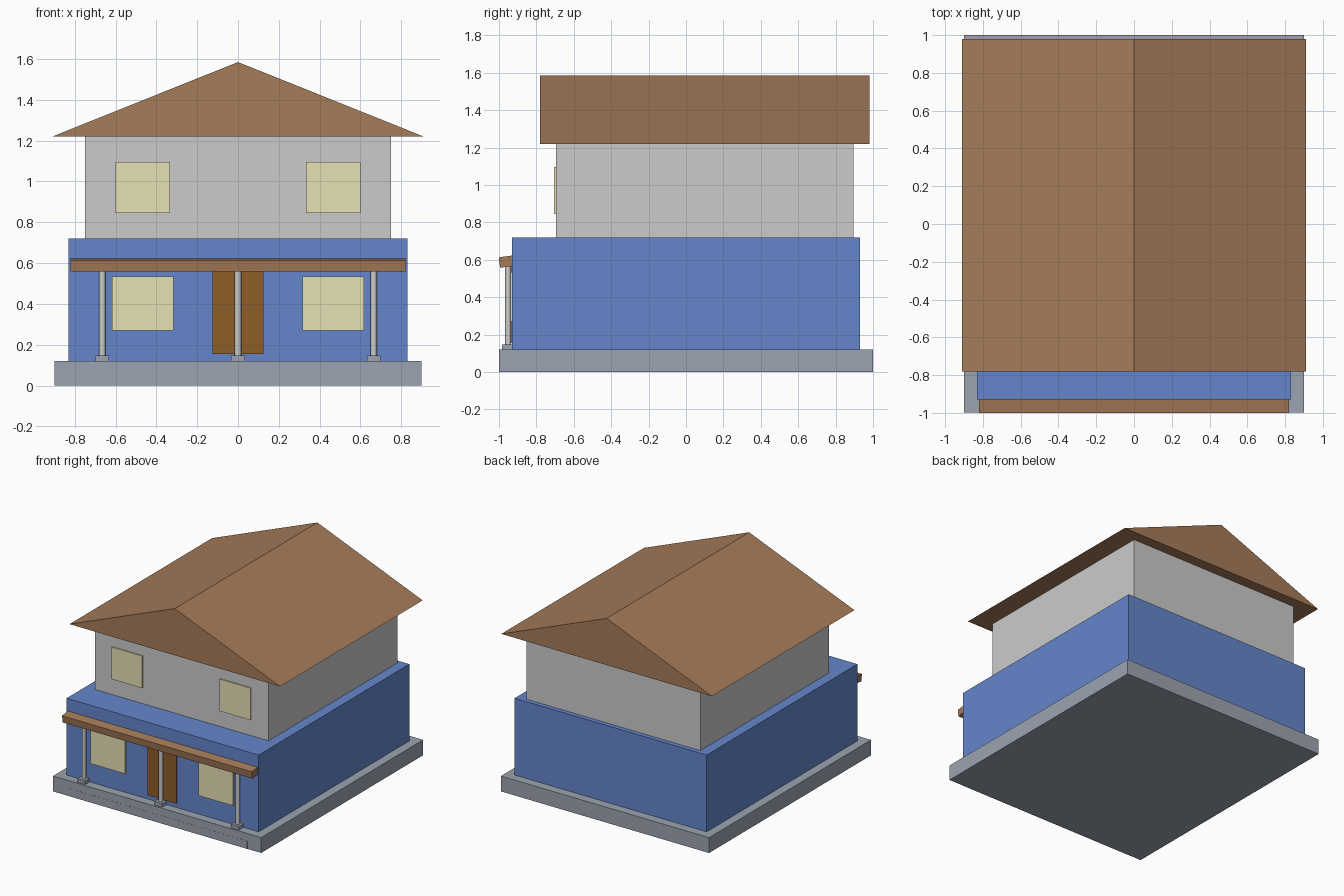
import bpy
import bmesh
from math import atan2

if "Cube" in bpy.data.objects:
    bpy.data.objects.remove(bpy.data.objects["Cube"])


def material(name, rgb):
    m = bpy.data.materials.new(name)
    m.diffuse_color = (*rgb, 1)
    m.use_nodes = True
    m.node_tree.nodes["Principled BSDF"].inputs["Base Color"].default_value = m.diffuse_color
    return m


STONE = material("stone", (0.33, 0.37, 0.44))
BLUE = material("blue_wall", (0.13, 0.24, 0.60))
WHITE = material("white_wall", (0.80, 0.81, 0.80))
GLASS = material("window_glass", (0.80, 0.75, 0.46))
TILE = material("roof_tile", (0.38, 0.20, 0.10))
WOOD = material("door_wood", (0.27, 0.11, 0.02))


def box(name, x, y, z, mat):
    """Box given by its (min, max) range on each axis."""
    bpy.ops.mesh.primitive_cube_add(size=1, location=[sum(r) / 2 for r in (x, y, z)])
    ob = bpy.context.object
    ob.name = name
    ob.scale = [r[1] - r[0] for r in (x, y, z)]
    bpy.ops.object.transform_apply(location=False, rotation=False)
    ob.data.materials.append(mat)
    return ob


# Foundation, with a low step flush with its front face
box("foundation", (-0.90, 0.90), (-0.999, 1.0), (0, 0.12), STONE)
box("front_step", (-0.78, 0.78), (-1.0, -0.94), (0, 0.06), STONE)

# Two storeys, the upper one set back at the front
box("ground_floor", (-0.83, 0.83), (-0.93, 0.93), (0.12, 0.72), BLUE)
box("upper_floor", (-0.75, 0.75), (-0.695, 0.895), (0.72, 1.225), WHITE)

# Gable roof: triangular profile extruded from front to back
bm = bmesh.new()
profile = [bm.verts.new((x, -0.78, z)) for x, z in ((-0.91, 1.22), (0.91, 1.22), (0, 1.585))]
gable = bm.faces.new(profile)
ext = bmesh.ops.extrude_face_region(bm, geom=[gable], use_keep_orig=True)
moved = [g for g in ext["geom"] if isinstance(g, bmesh.types.BMVert)]
bmesh.ops.translate(bm, verts=moved, vec=(0, 1.76, 0))
bmesh.ops.recalc_face_normals(bm, faces=bm.faces)
mesh = bpy.data.meshes.new("roof")
bm.to_mesh(mesh)
bm.free()
mesh.materials.append(TILE)
bpy.context.collection.objects.link(bpy.data.objects.new("roof", mesh))

# Door and windows
box("door", (-0.125, 0.125), (-0.94, -0.92), (0.155, 0.58), WOOD)
for side, s in (("left", -1), ("right", 1)):
    for floor, cx, w, y, z in (("lower", 0.467, 0.15, -0.94, (0.27, 0.535)),
                               ("upper", 0.467, 0.133, -0.705, (0.845, 1.095))):
        box(f"{floor}_window_{side}", (s * cx - w, s * cx + w), (y, y + 0.02), z, GLASS)

# Sloping porch canopy
canopy = box("porch_canopy", (-0.82, 0.82), (-0.998, -0.90), (0.564, 0.62), TILE)
canopy.rotation_euler.x = atan2(0.012, 0.09)

# Porch posts on square footings
for i, x in enumerate((-0.665, 0, 0.665)):
    box(f"post_footing_{i + 1}", (x - 0.034, x + 0.034), (-0.985, -0.917), (0.12, 0.148), STONE)
    bpy.ops.mesh.primitive_cylinder_add(vertices=16, radius=0.016, depth=0.43,
                                        location=(x, -0.951, 0.36))
    post = bpy.context.object
    post.name = f"porch_post_{i + 1}"
    post.data.materials.append(WHITE)
    bpy.ops.object.shade_smooth_by_angle()
